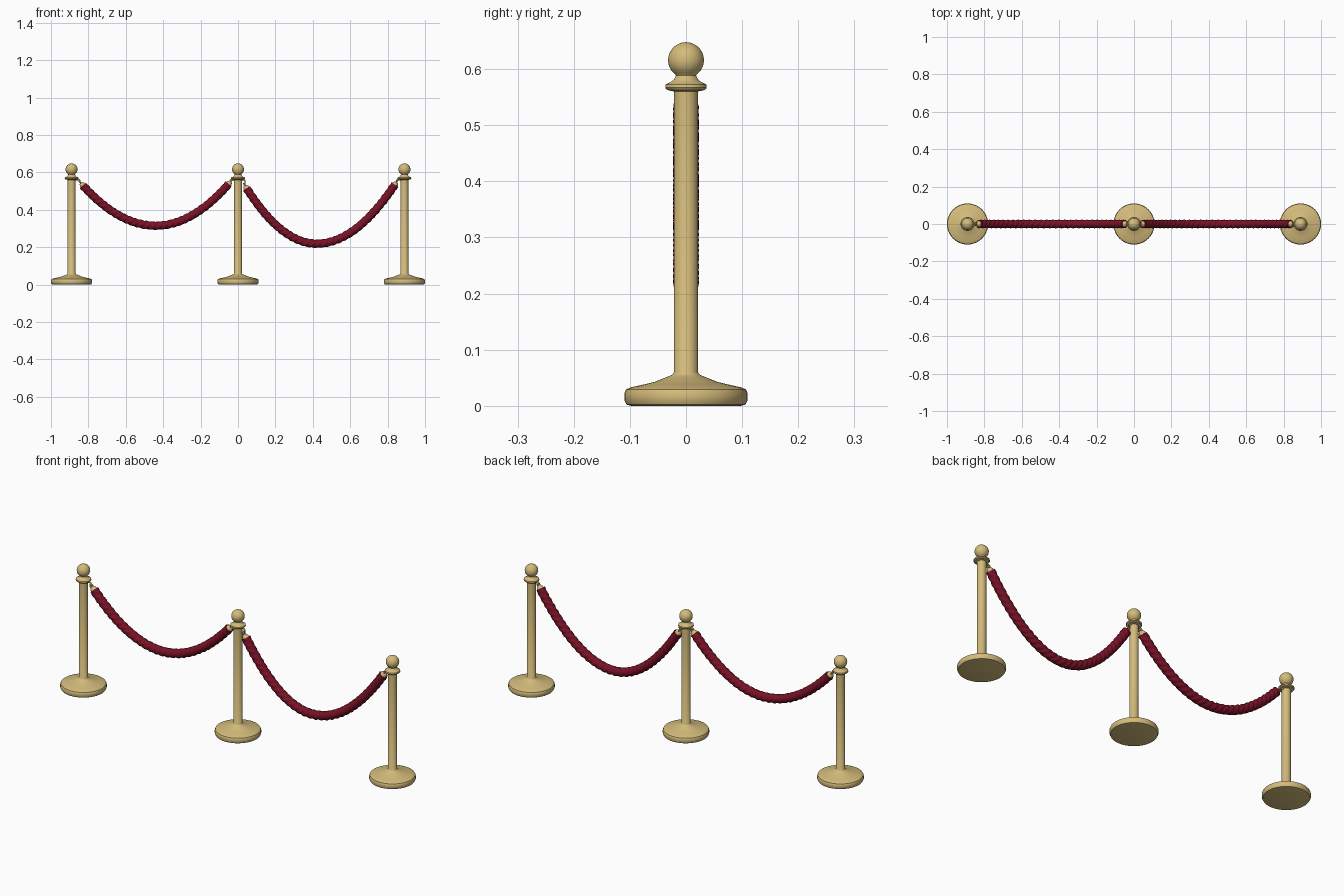
import bpy, bmesh, math
from mathutils import Vector

if "Cube" in bpy.data.objects:
    bpy.data.objects.remove(bpy.data.objects["Cube"])


def material(name, col):
    m = bpy.data.materials.new(name)
    m.diffuse_color = (*col, 1)
    m.use_nodes = True
    m.node_tree.nodes["Principled BSDF"].inputs["Base Color"].default_value = m.diffuse_color
    return m


BRASS = material("brass", (0.66, 0.50, 0.20))
VELVET = material("dark red rope", (0.19, 0.006, 0.020))


def finish(bm, name, mat, angle=40):
    bmesh.ops.recalc_face_normals(bm, faces=bm.faces[:])
    me = bpy.data.meshes.new(name)
    bm.to_mesh(me)
    bm.free()
    me.materials.append(mat)
    ob = bpy.data.objects.new(name, me)
    bpy.context.collection.objects.link(ob)
    bpy.ops.object.select_all(action='DESELECT')
    ob.select_set(True)
    bpy.context.view_layer.objects.active = ob
    bpy.ops.object.shade_smooth_by_angle(angle=math.radians(angle))
    return ob


def skin(bm, rings, closed=False):
    n = len(rings[0])
    pairs = list(zip(rings, rings[1:]))
    if closed:
        pairs.append((rings[-1], rings[0]))
    for a, b in pairs:
        for i in range(n):
            j = (i + 1) % n
            bm.faces.new((a[i], a[j], b[j], b[i]))
    if not closed:
        bm.faces.new(rings[0])
        bm.faces.new(rings[-1])


def lathe(name, profile, x, n=40):
    bm = bmesh.new()
    rings = [[bm.verts.new((x + r * math.cos(k * math.tau / n), r * math.sin(k * math.tau / n), z))
              for k in range(n)] for r, z in profile]
    skin(bm, rings)
    return finish(bm, name, BRASS)


def sweep(name, pts, radius, mat, n=12, closed=False):
    """Tube along a path; radius is a function of (path index, arc length, angle)."""
    bm = bmesh.new()
    pts = [Vector(p) for p in pts]
    rings, s, m = [], 0.0, len(pts)
    for i, p in enumerate(pts):
        if closed:
            t = pts[(i + 1) % m] - pts[i - 1]
        else:
            t = pts[min(i + 1, m - 1)] - pts[max(i - 1, 0)]
        t.normalize()
        side = Vector((0, 1, 0))
        up = t.cross(side).normalized()
        side = up.cross(t)
        if i:
            s += (p - pts[i - 1]).length
        ring = []
        for k in range(n):
            a = k * math.tau / n
            ring.append(bm.verts.new(p + radius(i, s, a) * (math.cos(a) * side + math.sin(a) * up)))
        rings.append(ring)
    skin(bm, rings, closed)
    return finish(bm, name, mat, 60)


# Turned post: weighted base, pole, collar and ball finial
profile = [(0.098, 0), (0.106, 0.002), (0.110, 0.010), (0.110, 0.022), (0.107, 0.029),
           (0.098, 0.033), (0.075, 0.038), (0.055, 0.043), (0.035, 0.051), (0.025, 0.055),
           (0.021, 0.060), (0.021, 0.560), (0.034, 0.563), (0.037, 0.567), (0.036, 0.573),
           (0.027, 0.577), (0.021, 0.582), (0.018, 0.589)]
for k in range(13):
    a = math.radians(-55 + 144 * k / 12)
    profile.append((0.032 * math.cos(a), 0.616 + 0.032 * math.sin(a)))
for label, x in (("left", -0.89), ("middle", 0), ("right", 0.89)):
    lathe(label + "_post", profile, x)


# Twisted strands bulge around the rope section
def strand(i, s, a):
    phase = (3 * a + math.tau * s / 0.032) / 2
    return 0.0185 + 0.0045 * abs(math.sin(phase)) ** 0.8


# Sagging ropes with brass end caps, rings and hooks under the collars
def hanging_rope(label, x0, z0, x1, z1, xm, low, post0, post1):
    def z(x):
        u = (x - xm) / ((x0 if x < xm else x1) - xm)
        return low + ((z0 if x < xm else z1) - low) * u * u
    N = 260
    path = [(x0 + (x1 - x0) * i / N, 0, z(x0 + (x1 - x0) * i / N)) for i in range(N + 1)]
    sweep(label + "_rope", path, strand, VELVET, 24)
    for end, tip, inner, post, sg in (("left", path[0], path[6], post0, 1),
                                      ("right", path[-1], path[-7], post1, -1)):
        tip = Vector(tip)
        d = (tip - Vector(inner)).normalized()
        name = label + "_rope_" + end
        # tapered end cap
        steps = [(-0.008, 0.0165), (0.006, 0.0165), (0.010, 0.013), (0.016, 0.009), (0.018, 0.005)]
        sweep(name + "_cap", [tip + d * t for t, r in steps],
              lambda i, s, a: steps[i][1], BRASS, 20)
        # eye ring at the end of the cap
        c = tip + d * 0.022
        side = Vector((0, 1, 0))
        bm = bmesh.new()
        rings = []
        for k in range(20):
            a = k * math.tau / 20
            out = math.cos(a) * d + math.sin(a) * side
            nrm = d.cross(side)
            rings.append([bm.verts.new(c + out * (0.009 + 0.003 * math.cos(b)) + nrm * 0.003 * math.sin(b))
                          for b in [q * math.tau / 8 for q in range(8)]])
        skin(bm, rings, True)
        finish(bm, name + "_ring", BRASS, 60)
        # curved hook from the collar into the ring
        hook = []
        p0 = Vector((post + sg * 0.018, 0, 0.556))
        p1 = Vector((post + sg * 0.046, 0, 0.572))
        p2 = c + Vector((0, 0, -0.004))
        for k in range(13):
            t = k / 12
            hook.append(p0 * (1 - t) ** 2 + p1 * 2 * t * (1 - t) + p2 * t * t)
        sweep(name + "_hook", hook, lambda i, s, a: 0.004, BRASS, 10)


hanging_rope("first", -0.829, 0.530, -0.050, 0.538, -0.44, 0.315, -0.89, 0)
hanging_rope("second", 0.046, 0.515, 0.838, 0.534, 0.42, 0.219, 0, 0.89)
